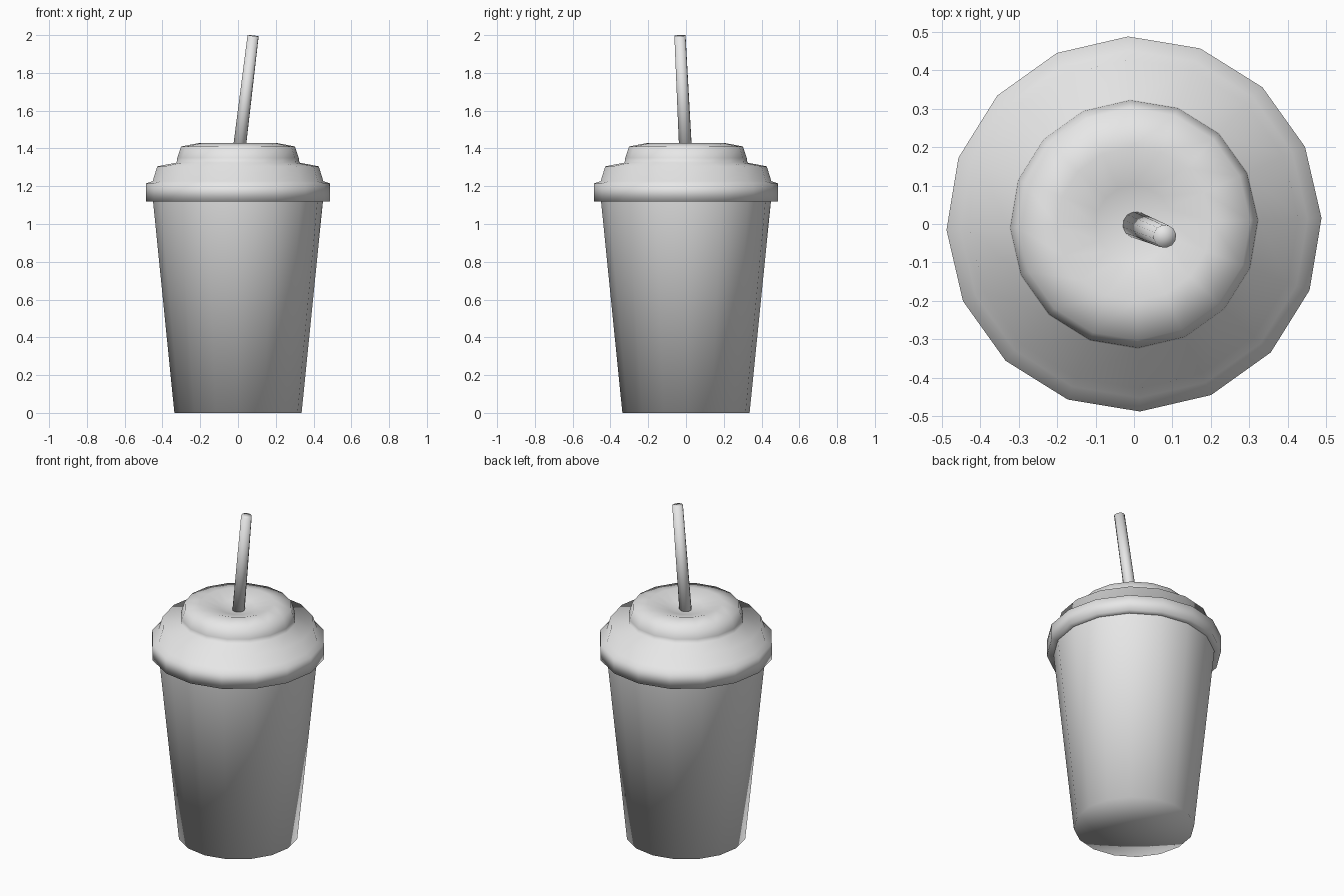
import bpy
import bmesh
import math
from mathutils import Matrix, Vector

default = bpy.data.objects.get("Cube")
if default:
    bpy.data.objects.remove(default, do_unlink=True)

SIDES = 16
TWIST = math.radians(1.8)


def make_material(name, rgb):
    mat = bpy.data.materials.new(name)
    mat.use_nodes = True
    mat.diffuse_color = (*rgb, 1)
    mat.node_tree.nodes["Principled BSDF"].inputs["Base Color"].default_value = (*rgb, 1)
    return mat


grey = make_material("plain_grey", (0.8, 0.8, 0.8))


def lathe(name, profile, sides=SIDES, matrix=Matrix()):
    """Turn (radius, height) points around z; a zero radius closes to a point."""
    bm = bmesh.new()
    rings = []
    for r, z in profile:
        if r == 0:
            rings.append([bm.verts.new((0, 0, z))] * sides)
            continue
        angles = [TWIST + math.tau * i / sides for i in range(sides)]
        rings.append([bm.verts.new((r * math.cos(a), r * math.sin(a), z)) for a in angles])
    for low, high in zip(rings, rings[1:]):
        for i in range(sides):
            j = (i + 1) % sides
            corners = dict.fromkeys((low[i], low[j], high[j], high[i]))
            bm.faces.new(list(corners))
    bmesh.ops.recalc_face_normals(bm, faces=bm.faces[:])
    bm.transform(matrix)
    for face in bm.faces:
        face.smooth = True
    mesh = bpy.data.meshes.new(name)
    bm.to_mesh(mesh)
    bm.free()
    mesh.materials.append(grey)
    obj = bpy.data.objects.new(name, mesh)
    bpy.context.collection.objects.link(obj)
    return obj


# Tapered cup with a closed base
lathe("cup", [(0, 0), (0.337, 0), (0.452, 1.14)])

# Stepped lid with a dimple where the straw enters
lathe("lid", [
    (0.44, 1.12), (0.488, 1.12), (0.488, 1.215), (0.452, 1.226),
    (0.428, 1.305), (0.325, 1.325), (0.322, 1.35), (0.302, 1.41),
    (0.2, 1.43), (0.1, 1.4), (0, 1.38),
])

# Leaning straw
base, tip = Vector((-0.005, 0.002, 1.3)), Vector((0.08, -0.032, 1.997))
axis = tip - base
place = Matrix.Translation(base) @ axis.to_track_quat("Z", "Y").to_matrix().to_4x4()
lathe("straw", [(0, 0), (0.035, 0), (0.03, axis.length), (0, axis.length)], 12, place)
